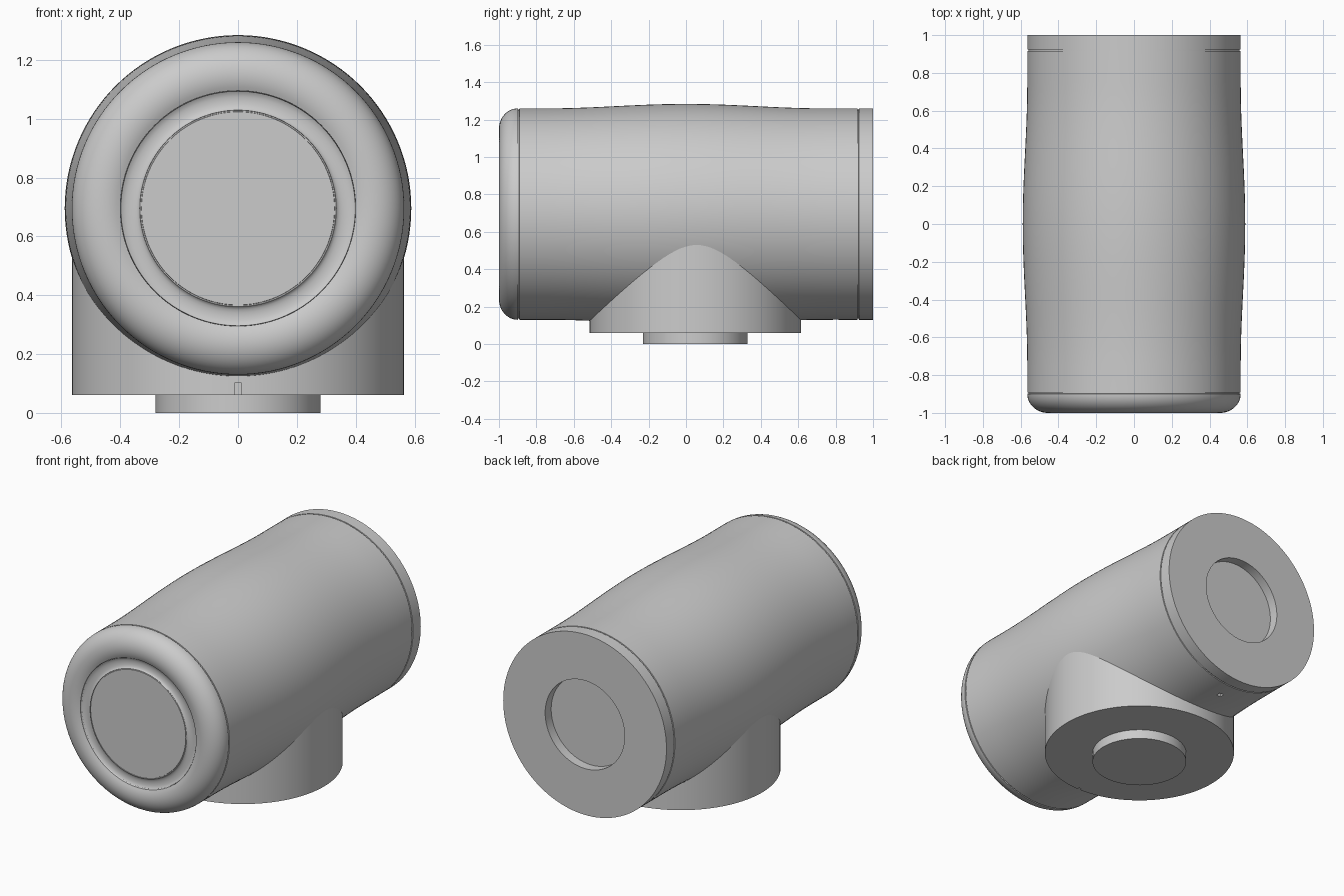
import bpy, bmesh, math
from mathutils import Matrix, Vector

default = bpy.data.objects.get("Cube")
if default:
    bpy.data.objects.remove(default, do_unlink=True)

grey = bpy.data.materials.new("plain_grey")
grey.use_nodes = True
GREY = (0.6, 0.6, 0.6, 1)
grey.diffuse_color = GREY
grey.node_tree.nodes["Principled BSDF"].inputs["Base Color"].default_value = GREY

AXIS_Z = 0.695   # height of the housing axis
BASE_Y = 0.05    # centre of the base
R = 0.565        # housing end radius and base radius


def finish(name, bm):
    mesh = bpy.data.meshes.new(name)
    bm.to_mesh(mesh)
    bm.free()
    mesh.materials.append(grey)
    obj = bpy.data.objects.new(name, mesh)
    bpy.context.collection.objects.link(obj)
    return obj


def smooth(obj):
    bpy.ops.object.select_all(action='DESELECT')
    obj.select_set(True)
    bpy.context.view_layer.objects.active = obj
    bpy.ops.object.shade_smooth_by_angle(angle=math.radians(30))


def lathe(name, profile, matrix, steps=128):
    """Revolve (radius, height) points around local z, then place the result."""
    bm = bmesh.new()
    verts = [bm.verts.new((r, 0, h)) for r, h in profile]
    edges = [bm.edges.new(pair) for pair in zip(verts, verts[1:])]
    bmesh.ops.spin(bm, geom=verts + edges, cent=(0, 0, 0), axis=(0, 0, 1),
                   angle=math.tau, steps=steps)
    bmesh.ops.remove_doubles(bm, verts=bm.verts, dist=1e-5)
    bmesh.ops.recalc_face_normals(bm, faces=bm.faces)
    bm.transform(matrix)
    return finish(name, bm)


def box(name, centre, size):
    bm = bmesh.new()
    bmesh.ops.create_cube(bm, size=1)
    bm.transform(Matrix.Translation(centre) @ Matrix.Diagonal((*size, 1)))
    return finish(name, bm)


def cut(obj, cutter):
    mod = obj.modifiers.new("cut", 'BOOLEAN')
    mod.operation, mod.object, mod.solver = 'DIFFERENCE', cutter, 'EXACT'
    bpy.context.view_layer.objects.active = obj
    bpy.ops.object.modifier_apply(modifier=mod.name)
    bpy.data.objects.remove(cutter, do_unlink=True)


def arc(cr, ch, rr, rh, start, end, n):
    """Points on an ellipse in the (radius, height) plane."""
    angles = [math.radians(start + (end - start) * i / n) for i in range(n + 1)]
    return [(cr + rr * math.cos(a), ch + rh * math.sin(a)) for a in angles]


def seam(y):
    """A shallow groove around the housing."""
    return [(R, y - 0.004), (R - 0.006, y - 0.003), (R - 0.006, y + 0.003), (R, y + 0.004)]


def bulge(y):
    return R + 0.024 * math.cos(math.pi * y / 1.5) ** 2


# Local z of the housing runs along world +y
along_y = Matrix.Translation((0, 0, AXIS_Z)) @ Matrix.Rotation(-math.pi / 2, 4, 'X')

# Housing: dished front button, rolled rim, swollen barrel, recessed back socket
profile = [(0, -0.985), (0.328, -0.985), (0.329, -0.981), (0.333, -0.981), (0.334, -0.985)]
profile += arc(0.367, -0.985, 0.032, 0.012, 180, 0, 8)[1:]
profile += [(0.40, -0.973), (0.40, -0.985)]
profile += arc(0.455, -0.9, 0.11, 0.1, -120, 0, 16)
profile += seam(-0.895)
profile += [(bulge(y), y) for y in (-0.75 + 1.5 * i / 30 for i in range(31))]
profile += seam(0.92)
profile += [(R, 1), (0.275, 1), (0.275, 0.94), (0, 0.94)]
housing = lathe("housing", profile, along_y)

# Small pin hole under the back of the housing
cut(housing, box("pin_hole_cutter", Vector((0, 0.8, AXIS_Z - R)), (0.03, 0.03, 0.04)))
smooth(housing)

# Base: upright round neck running into the housing
upright = Matrix.Translation((0, BASE_Y, 0))
base = lathe("base", [(0, 0.06), (R, 0.06), (R, 0.6), (0, 0.6)], upright)

# Alignment notch on the front of the base
cut(base, box("notch_cutter", Vector((0, BASE_Y - R, 0.07)), (0.02, 0.03, 0.066)))
smooth(base)

# Foot: mounting plug below the base
foot = lathe("foot", [(0, 0), (0.28, 0), (0.28, 0.07), (0, 0.07)], upright, 96)
smooth(foot)
